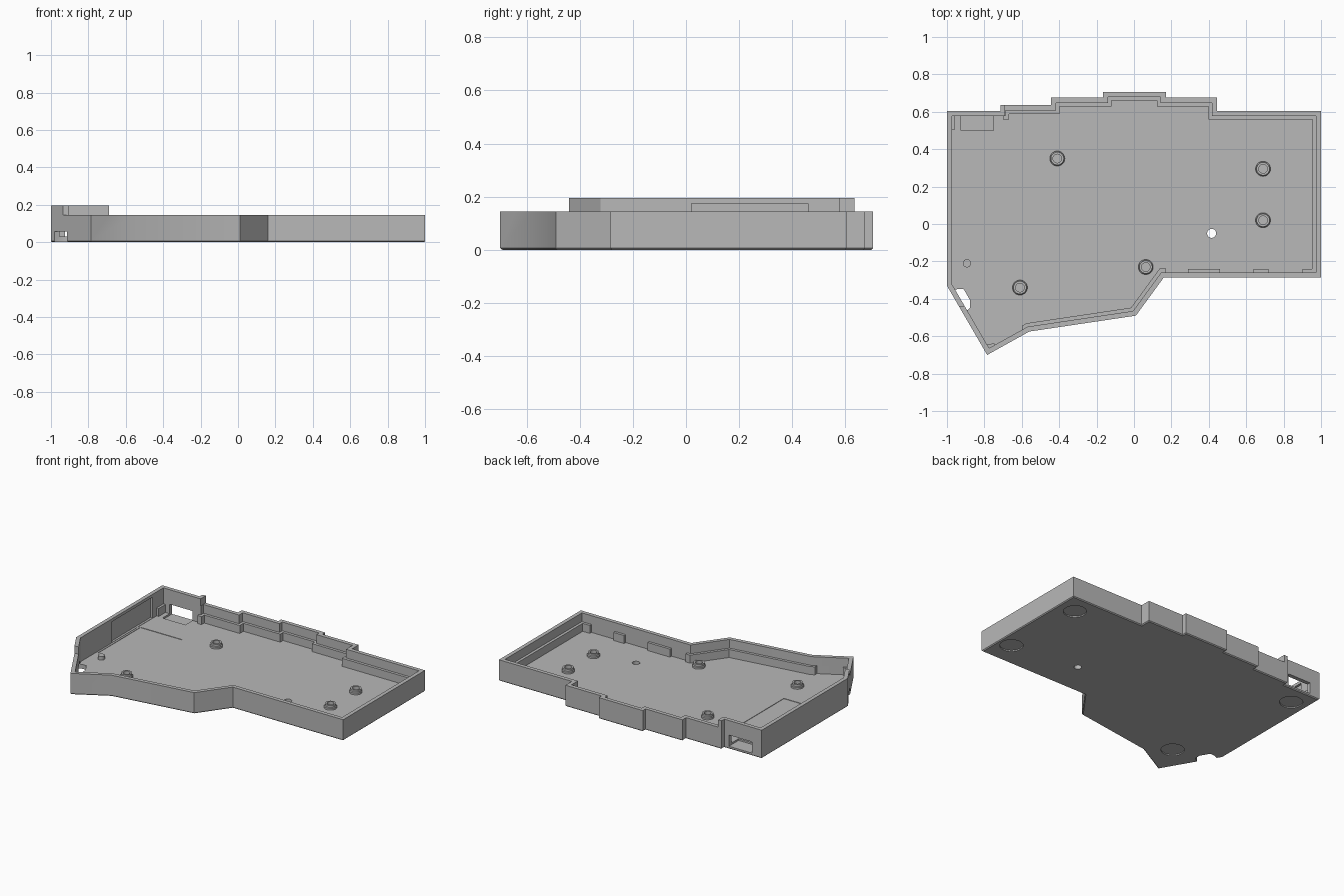
import bpy, bmesh, math
from mathutils import Vector

cube = bpy.data.objects.get("Cube")
if cube:
    bpy.data.objects.remove(cube, do_unlink=True)

grey = bpy.data.materials.new("plain grey")
grey.use_nodes = True
grey.diffuse_color = (0.48, 0.48, 0.48, 1)
grey.node_tree.nodes["Principled BSDF"].inputs["Base Color"].default_value = (0.48, 0.48, 0.48, 1)

FLOOR, RIM, HIGH, WALL = 0.03, 0.145, 0.195, 0.027
# Case outline, counter-clockwise from the left front corner
OUTLINE = [(-1, -.33), (-.785, -.7), (-.56, -.575), (.01, -.49), (.16, -.285), (1, -.285),
           (1, .605), (.445, .605), (.445, .675), (.17, .675), (.17, .705), (-.165, .705),
           (-.165, .675), (-.445, .675), (-.445, .635), (-.715, .635), (-.715, .605), (-1, .605)]


def inset(points, d):
    """Mitred inward offset of a counter-clockwise polygon."""
    pts = [Vector(p) for p in points]
    out = []
    for i, p in enumerate(pts):
        a = (p - pts[i - 1]).normalized()
        b = (pts[(i + 1) % len(pts)] - p).normalized()
        na, nb = Vector((-a.y, a.x)), Vector((-b.y, b.x))
        out.append(p + (na + nb) * (d / (1 + na.dot(nb))))
    return out


def loft(name, rings):
    """Closed solid through rings of (points, z)."""
    bm = bmesh.new()
    loops = [[bm.verts.new((p[0], p[1], z)) for p in pts] for pts, z in rings]
    n = len(loops[0])
    bm.faces.new(loops[0][::-1])
    bm.faces.new(loops[-1])
    for lo, hi in zip(loops, loops[1:]):
        for i in range(n):
            j = (i + 1) % n
            bm.faces.new((lo[i], lo[j], hi[j], hi[i]))
    bmesh.ops.recalc_face_normals(bm, faces=bm.faces)
    mesh = bpy.data.meshes.new(name)
    bm.to_mesh(mesh)
    bm.free()
    mesh.materials.append(grey)
    obj = bpy.data.objects.new(name, mesh)
    bpy.context.collection.objects.link(obj)
    return obj


def prism(name, pts, z0, z1):
    return loft(name, [(pts, z0), (pts, z1)])


def box(name, x0, x1, y0, y1, z0, z1):
    return prism(name, [(x0, y0), (x1, y0), (x1, y1), (x0, y1)], z0, z1)


def circle(x, y, r, n=32):
    return [(x + r * math.cos(math.tau * i / n), y + r * math.sin(math.tau * i / n)) for i in range(n)]


def cut(obj, *cutters):
    for c in cutters:
        c.hide_render = True
        mod = obj.modifiers.new("cut", 'BOOLEAN')
        mod.operation, mod.solver, mod.object = 'DIFFERENCE', 'EXACT', c
        bpy.context.view_layer.objects.active = obj
        bpy.ops.object.modifier_apply(modifier=mod.name)
        bpy.data.objects.remove(c, do_unlink=True)


def smooth(obj):
    bpy.ops.object.select_all(action='DESELECT')
    obj.select_set(True)
    bpy.context.view_layer.objects.active = obj
    bpy.ops.object.shade_smooth_by_angle(angle=math.radians(30))


# Case tray with a chamfered bottom edge and a taller left end
case = loft("case_tray", [(inset(OUTLINE, .006), 0), (OUTLINE, .006), (OUTLINE, HIGH)])
cut(case,
    prism("cavity", inset(OUTLINE, WALL), FLOOR, 1),
    box("low_rim", -.69, 2, -2, 2, RIM, 1),
    box("low_front_rim", -2, 2, -2, -.44, RIM, 1),
    box("back_window", -.925, -.75, .5, .7, .018, .095),
    box("wall_pocket", -.988, -.9, .02, .46, FLOOR + .002, .175),
    box("floor_pocket", -.96, -.64, -.15, .31, FLOOR - .003, .1),
    prism("cable_hole", circle(.415, -.05, .024), -1, 1))

# Opening through the slanted wall and the floor next to it
start, end = Vector(OUTLINE[0]), Vector(OUTLINE[1])
along = (end - start).normalized()
inward = Vector((-along.y, along.x))
notch = [start + along * a + inward * d
         for a, d in ((.03, -.05), (.18, -.05), (.165, .045), (.13, .068), (.06, .068), (.045, .045))]
cut(case, prism("side_notch", notch, -.1, .058))

# Round foot recesses underneath
for x, y in ((.875, .47), (.905, -.11), (-.885, .47), (-.7, -.46)):
    cut(case, prism("foot_recess", circle(x, y, .073), -.1, .008))
smooth(case)

# Inner ledge that carries the plate, left off at the left end and front right
ledge = prism("inner_ledge", inset(OUTLINE, WALL - .008), .02, .085)
cut(ledge,
    prism("ledge_inside", inset(OUTLINE, .046), -1, 1),
    box("ledge_left_front", -2, -.6, -2, 0, -1, 1),
    box("ledge_left_back", -2, -.70, -.1, 2, -1, 1),
    box("ledge_front_right", .17, .953, -.4, -.2, -1, 1))

# Support tabs along the front right wall, and corner supports
for i, (x0, x1) in enumerate(((.29, .46), (.64, .72), (.9, .975))):
    box(f"front_tab_{i + 1}", x0, x1, -.27, -.24, .02, .085)
box("back_corner_support", -.98, -.957, .505, .59, .02, .085)
prism("front_corner_support", [(-.805, -.64), (-.785, -.675), (-.74, -.65), (-.75, -.635), (-.775, -.645)], .02, .085)

# Screw bosses: a wide base with a hollow collar
for i, (x, y) in enumerate(((-.41, .35), (.69, .295), (.69, .02), (.063, -.23), (-.61, -.34))):
    boss = loft(f"screw_boss_{i + 1}", [(circle(x, y, .04), .02), (circle(x, y, .04), .042),
                                        (circle(x, y, .035), .046), (circle(x, y, .035), .06)])
    cut(boss, prism("boss_hole", circle(x, y, .023), .034, 1))
    smooth(boss)

# Small locating post
smooth(prism("locating_post", circle(-.893, -.21, .022), .02, .055))
